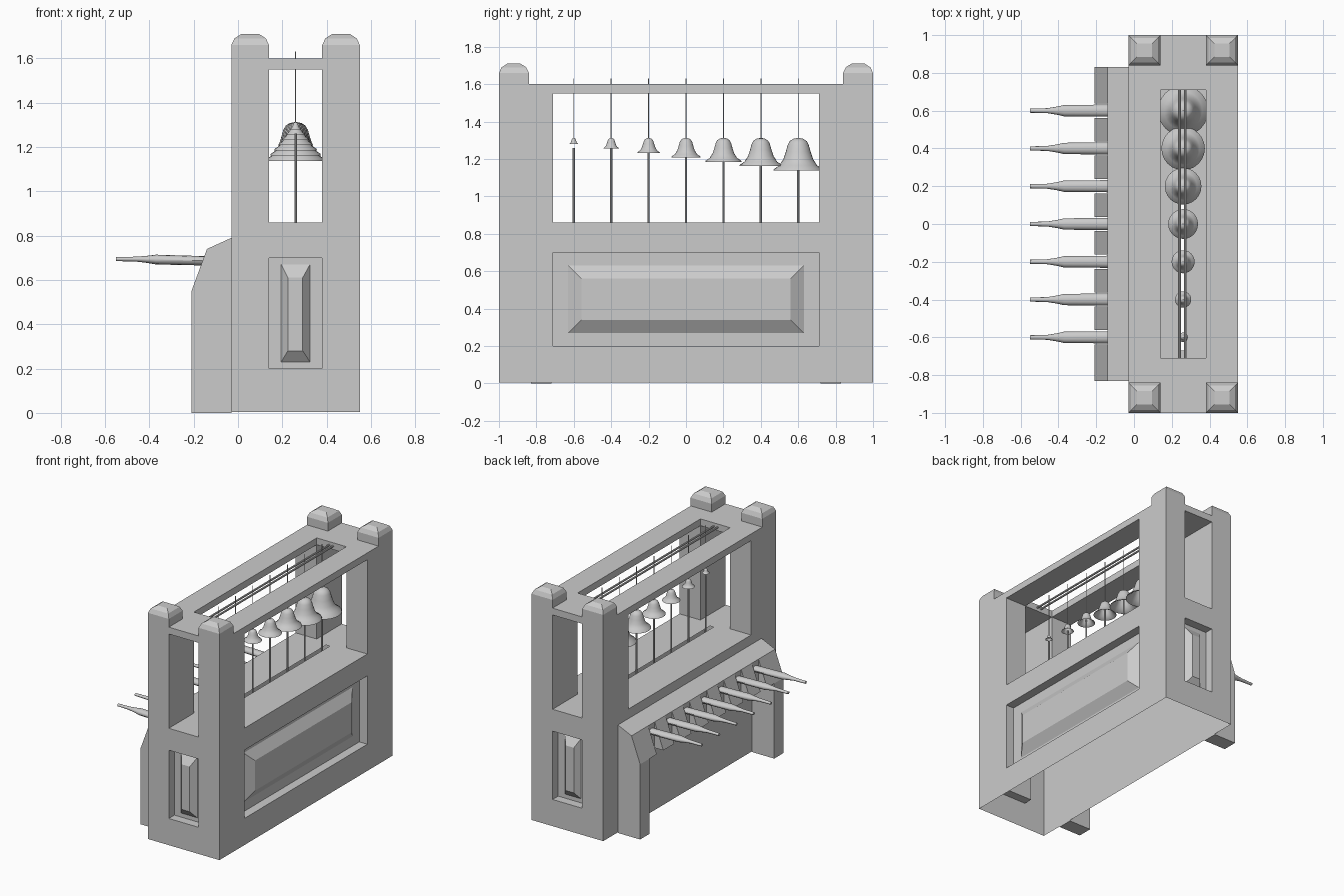
import bpy, bmesh, math

if "Cube" in bpy.data.objects:
    bpy.data.objects.remove(bpy.data.objects["Cube"])


def finish(name, verts, faces, smooth=False, normals=True):
    me = bpy.data.meshes.new(name)
    bm = bmesh.new()
    vs = [bm.verts.new(v) for v in verts]
    for f in faces:
        bm.faces.new([vs[i] for i in f])
    bmesh.ops.remove_doubles(bm, verts=bm.verts, dist=1e-5)
    if normals:
        bmesh.ops.recalc_face_normals(bm, faces=bm.faces)
    bmesh.ops.dissolve_limit(bm, angle_limit=0.001, verts=bm.verts, edges=bm.edges)
    bm.to_mesh(me)
    bm.free()
    ob = bpy.data.objects.new(name, me)
    bpy.context.collection.objects.link(ob)
    if smooth:
        bpy.context.view_layer.objects.active = ob
        ob.select_set(True)
        bpy.ops.object.shade_smooth_by_angle(angle=math.radians(40))
        ob.select_set(False)
    return ob


def loft(name, rings, cap_start=True, cap_end=True, smooth=False):
    n = len(rings[0])
    verts = [p for r in rings for p in r]
    faces = [(k * n + i, k * n + (i + 1) % n, (k + 1) * n + (i + 1) % n, (k + 1) * n + i)
             for k in range(len(rings) - 1) for i in range(n)]
    if cap_start:
        faces.append(tuple(range(n)))
    if cap_end:
        faces.append(tuple(range((len(rings) - 1) * n, len(rings) * n)))
    return finish(name, verts, faces, smooth)


def rect(x0, x1, y0, y1, z):
    return [(x0, y0, z), (x1, y0, z), (x1, y1, z), (x0, y1, z)]


def circle(x, y, z, r, n):
    return [(x + r * math.cos(2 * math.pi * i / n), y + r * math.sin(2 * math.pi * i / n), z)
            for i in range(n)]


def prism(name, profile, y0, y1):
    return loft(name, [[(x, y, z) for x, z in profile] for y in (y0, y1)])


# Cabinet: grid of cells, keeping only the outer skin (open underneath, slot in the floor)
X = [-.03, .14, .245, .275, .38, .485, .55]
Y = [-1, -.935, -.71, -.67, .67, .71, .935, 1]
Z = [.005, .2, .7, .86, 1.55, 1.6]
CUTS = (X, Y, Z)


def solid(c):
    if any(c[a] < 0 or c[a] >= len(CUTS[a]) - 1 for a in range(3)):
        return False
    x, y, z = [(CUTS[a][c[a]] + CUTS[a][c[a] + 1]) / 2 for a in range(3)]
    mid_x, mid_y = .14 < x < .38, abs(y) < .71
    if z > 1.55:
        return not (mid_x and mid_y)
    if z > .86:
        return not mid_x and not mid_y
    if .2 < z < .7:
        return not ((x > .485 and mid_y) or (abs(y) > .935 and mid_x))
    return True


verts, faces = [], []
for i in range(len(X) - 1):
    for j in range(len(Y) - 1):
        for k in range(len(Z) - 1):
            c = (i, j, k)
            if not solid(c):
                continue
            for a in range(3):
                for s in (0, 1):
                    nb = list(c)
                    nb[a] += 2 * s - 1
                    bottom = a == 2 and s == 0 and k == 0
                    slot = a == 2 and s == 1 and i == 2 and j == 3
                    if solid(nb) or bottom or slot:
                        continue
                    b, d = (a + 1) % 3, (a + 2) % 3
                    quad = []
                    for u, v in ((0, 0), (1, 0), (1, 1), (0, 1)):
                        p = [0, 0, 0]
                        p[a], p[b], p[d] = CUTS[a][c[a] + s], CUTS[b][c[b] + u], CUTS[d][c[d] + v]
                        quad.append(tuple(p))
                    if s == 0:
                        quad.reverse()
                    faces.append(tuple(range(len(verts), len(verts) + 4)))
                    verts += quad
finish("cabinet", verts, faces, normals=False)

# Corner post caps
for x0, x1 in ((-.03, .14), (.38, .55)):
    for y0, y1 in ((-1, -.84), (.84, 1)):
        loft("post_cap", [rect(x0 + d, x1 - d, y0 + d, y1 - d, z)
                          for d, z in ((0, 1.6), (0, 1.66), (.014, 1.69), (.045, 1.71))],
             cap_start=False)

# Raised panels: one long, one on each end
loft("long_panel", [[(x, sy * (.63 - d), z) for sy, z in
                     ((-1, .27 + d), (1, .27 + d), (1, .63 - d), (-1, .63 - d))]
                    for x, d in ((.485, 0), (.53, .07))], cap_start=False)
for s in (-1, 1):
    loft("end_panel", [[(x0, s * y, z0), (x1, s * y, z0), (x1, s * y, z1), (x0, s * y, z1)]
                       for y, x0, x1, z0, z1 in ((.935, .195, .325, .23, .67),
                                                 (.975, .225, .292, .28, .61))], cap_start=False)

# Keyboard housing: two legs, ribs and slotted sections between them
full = [(-.03, .79), (-.14, .74), (-.21, .55)]
for y0, y1 in ((-.83, -.72), (.72, .83)):
    prism("housing_leg", full + [(-.21, 0), (-.03, 0)], y0, y1)
notes = [round(-.6 + .2 * i, 2) for i in range(7)]
edges = [-.72] + [y + s for y in notes for s in (-.038, .038)] + [.72]
for i in range(len(edges) - 1):
    if i % 2 == 0:
        prism("housing_rib", full + [(-.03, .55)], edges[i], edges[i + 1])
    else:
        prism("housing_slot_back", full[:2] + [(-.14, .55), (-.03, .55)], edges[i], edges[i + 1])

# Levers, bells, wires and rods
for y in notes:
    loft("lever", [[(x, y + w * math.cos(math.tau * i / 12), zc + h * math.sin(math.tau * i / 12))
                    for i in range(12)]
                   for x, w, zc, h in ((-.135, .032, .686, .021), (-.37, .03, .692, .022),
                                       (-.41, .021, .693, .016), (-.46, .013, .694, .011),
                                       (-.55, .011, .694, .009))], smooth=True)
    r = .079 + .09 * y
    bell = [(.05, 0), (.2, -.03), (.34, -.12), (.42, -.27), (.5, -.55), (.6, -.85), (.76, -1.1),
            (.97, -1.24), (1, -1.31), (.93, -1.29), (.7, -1.1), (.52, -.85), (.42, -.5), (.3, -.2)]
    loft("bell", [circle(.26, y, 1.312 + z * r, q * r, 24) for q, z in bell], smooth=True)
    loft("hanging_wire", [circle(.26, y, z, .0028, 6) for z in (1.29, 1.63)])
    loft("striker_rod", [circle(.26, y, z, .006, 8) for z in (.78, 1.26)])

# Twin hanging rails
for x in (.241, .272):
    loft("hanging_rail", [[(x + .007 * math.cos(math.tau * i / 8), y,
                            1.575 + .007 * math.sin(math.tau * i / 8)) for i in range(8)]
                          for y in (-.71, .71)])
